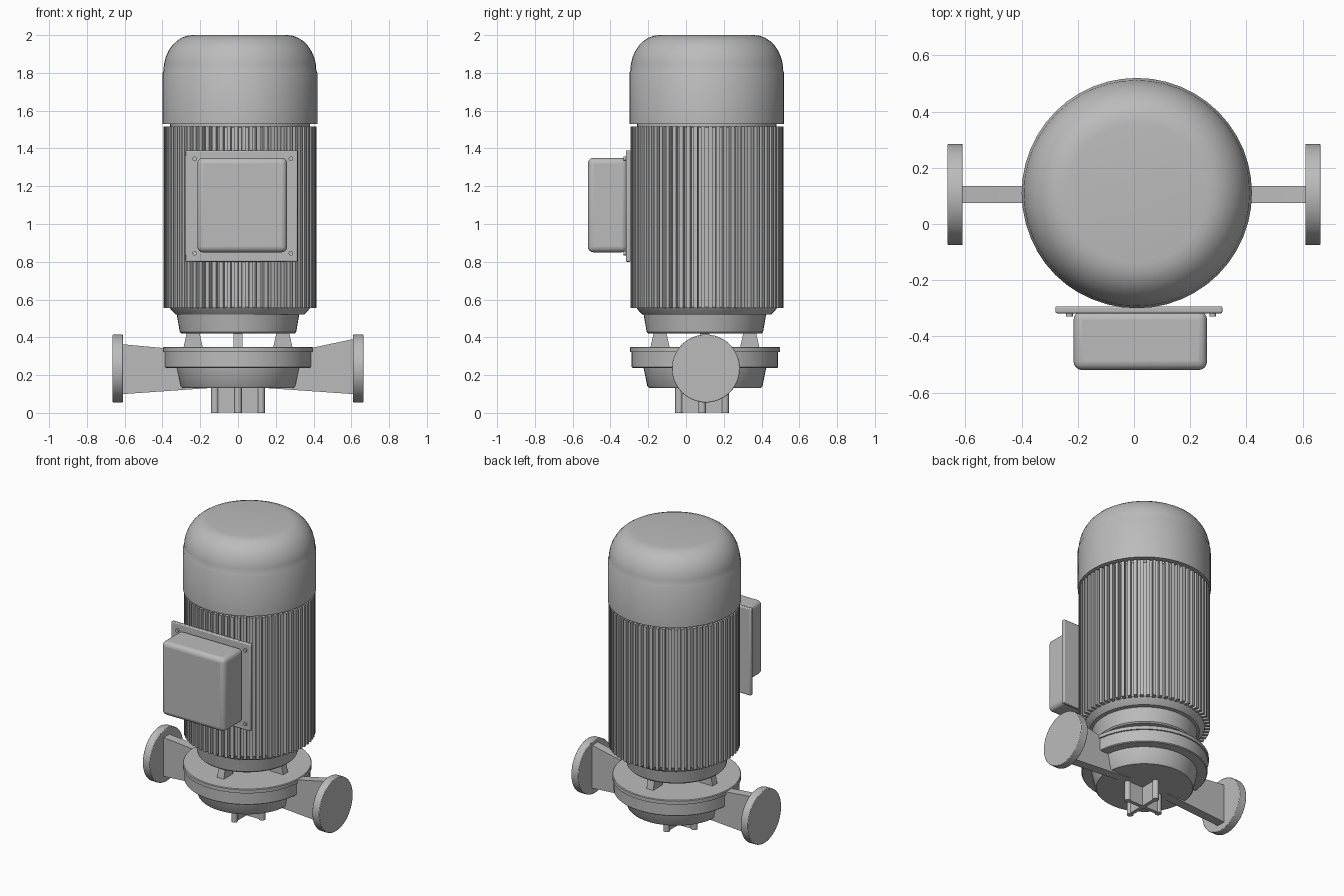
import bpy, bmesh, math
from mathutils import Matrix, Vector

cube = bpy.data.objects.get("Cube")
if cube:
    bpy.data.objects.remove(cube, do_unlink=True)

grey = bpy.data.materials.new("cast grey")
grey.use_nodes = True
colour = (0.5, 0.5, 0.5, 1)
grey.diffuse_color = colour
grey.node_tree.nodes["Principled BSDF"].inputs["Base Color"].default_value = colour

MOTOR = (0.01, 0.11)
PUMP = (0, 0.1)


def finish(name, bm, bevel=0, segments=2):
    bmesh.ops.recalc_face_normals(bm, faces=bm.faces)
    mesh = bpy.data.meshes.new(name)
    bm.to_mesh(mesh)
    bm.free()
    mesh.materials.append(grey)
    obj = bpy.data.objects.new(name, mesh)
    bpy.context.collection.objects.link(obj)
    if bevel:
        mod = obj.modifiers.new("rounded edges", "BEVEL")
        mod.width, mod.segments = bevel, segments
    bpy.ops.object.select_all(action="DESELECT")
    obj.select_set(True)
    bpy.context.view_layer.objects.active = obj
    bpy.ops.object.shade_smooth_by_angle(angle=math.radians(35))
    return obj


def lathe(name, profile, centre, sides=48):
    """Revolve (radius, height) points into a capped solid."""
    bm = bmesh.new()
    rings = []
    for r, z in profile:
        rings.append([bm.verts.new((centre[0] + r * math.cos(a), centre[1] + r * math.sin(a), z))
                      for a in (math.tau * i / sides for i in range(sides))])
    for low, high in zip(rings, rings[1:]):
        for i in range(sides):
            j = (i + 1) % sides
            bm.faces.new((low[i], low[j], high[j], high[i]))
    bm.faces.new(rings[0])
    bm.faces.new(rings[-1])
    return finish(name, bm)


def add_box(bm, lo, hi, matrix=Matrix()):
    lo, hi = Vector(lo), Vector(hi)
    size = Matrix.Diagonal((*(hi - lo), 1))
    bmesh.ops.create_cube(bm, size=1, matrix=matrix @ Matrix.Translation((lo + hi) / 2) @ size)


def box(name, lo, hi, bevel=0, segments=2):
    bm = bmesh.new()
    add_box(bm, lo, hi)
    return finish(name, bm, bevel, segments)


def add_rod(bm, centre, radius, length, axis="Z", sides=16):
    turn = {"X": Matrix.Rotation(math.pi / 2, 4, "Y"),
            "Y": Matrix.Rotation(math.pi / 2, 4, "X"), "Z": Matrix()}[axis]
    bmesh.ops.create_cone(bm, cap_ends=True, segments=sides, radius1=radius, radius2=radius,
                          depth=length, matrix=Matrix.Translation(centre) @ turn)


def add_prism(bm, outline, half, matrix=Matrix()):
    """Extrude an (x, z) outline along y, centred on y = 0."""
    front, back = [[bm.verts.new(matrix @ Vector((x, y, z))) for x, z in outline]
                   for y in (-half, half)]
    bm.faces.new(front)
    bm.faces.new(back[::-1])
    n = len(outline)
    for i in range(n):
        j = (i + 1) % n
        bm.faces.new((front[i], front[j], back[j], back[i]))


# Fan cowl with a rounded shoulder and flat top
cowl = [(0.41, 1.53), (0.41, 1.8)]
for i in range(9):
    a = math.pi / 2 * i / 8
    cowl.append((0.25 + 0.155 * math.cos(a), 1.81 + 0.19 * math.sin(a)))
lathe("fan_cowl", cowl, MOTOR)

# Motor core, with a neck under the cowl and a lower end shield
lathe("motor_core", [(0.34, 0.52), (0.36, 0.54), (0.375, 0.56), (0.375, 1.51),
                     (0.37, 1.515), (0.37, 1.54)], MOTOR)

# Cooling fins
bm = bmesh.new()
FINS = 64
for i in range(FINS):
    spin = Matrix.Translation((*MOTOR, 0)) @ Matrix.Rotation(math.tau * (i + 0.5) / FINS, 4, "Z")
    add_box(bm, (0.36, -0.01, 0.555), (0.405, 0.01, 1.515), spin)
finish("cooling_fins", bm)

# Terminal box on its mounting plate
box("terminal_plate", (-0.28, -0.318, 0.8), (0.315, -0.293, 1.39), 0.006)
box("terminal_box", (-0.215, -0.52, 0.85), (0.26, -0.31, 1.35), 0.03, 4)
bm = bmesh.new()
for x in (-0.23, 0.28):
    for z in (0.845, 1.345):
        add_rod(bm, (x, -0.32, z), 0.012, 0.02, "Y")
finish("plate_screws", bm)

# Collar between motor and pump
lathe("motor_collar", [(0.3, 0.42), (0.308, 0.428), (0.325, 0.525), (0.315, 0.535)], PUMP)

# Four bracket legs
bm = bmesh.new()
for i in range(4):
    spin = Matrix.Translation((*PUMP, 0)) @ Matrix.Rotation(math.pi / 2 * i, 4, "Z")
    add_prism(bm, [(0.185, 0.34), (0.29, 0.34), (0.27, 0.43), (0.205, 0.43)], 0.025, spin)
finish("bracket_legs", bm)

# Pump casing: lid, body and tapered bowl
lathe("pump_lid", [(0.397, 0.322), (0.397, 0.345), (0.393, 0.35)], PUMP)
lathe("pump_body", [(0.383, 0.238), (0.388, 0.243), (0.388, 0.325)], PUMP)
lathe("pump_bowl", [(0.297, 0.133), (0.305, 0.142), (0.325, 0.24)], PUMP)

# Side pipes, flaring outward to their flanges
for side, sign in (("right", -1), ("left", 1)):
    rim = 0.365 if sign < 0 else 0.395
    bm = bmesh.new()
    add_prism(bm, [(sign * 0.1, 0.135), (sign * 0.63, 0.098), (sign * 0.63, rim),
                   (sign * 0.38, 0.342), (sign * 0.1, 0.33)], 0.031,
              Matrix.Translation((0, 0.105, 0)))
    finish(side + "_pipe", bm)
    bm = bmesh.new()
    add_rod(bm, (sign * 0.637, 0.105, 0.235), 0.18, 0.054, "X", 48)
    finish(side + "_flange", bm, 0.004)

# Cross-shaped foot with a rod at the end of each web
FOOT = Vector((0, 0.085, 0.07))
bm = bmesh.new()
for i in range(4):
    spin = Matrix.Translation(FOOT) @ Matrix.Rotation(math.pi / 2 * i, 4, "Z")
    add_box(bm, (0, -0.012, -0.068), (0.12, 0.012, 0.07), spin)
    add_rod(bm, spin @ Vector((0.122, 0, 0)), 0.02, 0.14)
finish("cross_foot", bm)
